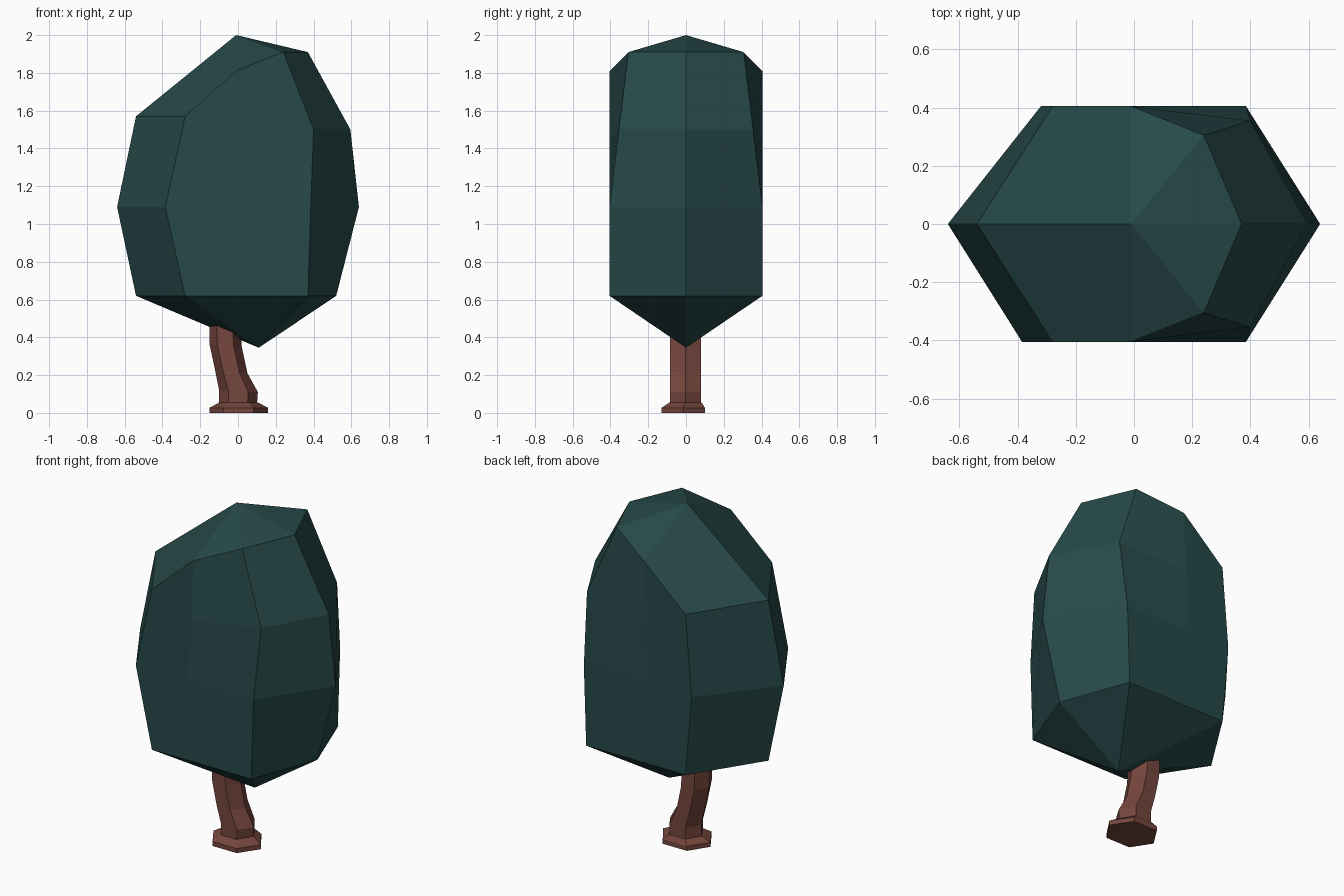
import bpy
import bmesh

cube = bpy.data.objects.get("Cube")
if cube:
    bpy.data.objects.remove(cube, do_unlink=True)


def material(name, color):
    mat = bpy.data.materials.new(name)
    mat.use_nodes = True
    mat.diffuse_color = color
    mat.node_tree.nodes["Principled BSDF"].inputs["Base Color"].default_value = color
    return mat


def loft(name, rings, tip_low, tip_high, mat):
    """Skin closed rings of points; close each end with a fan to its tip."""
    bm = bmesh.new()
    verts = {}

    def vert(p):
        if p not in verts:
            verts[p] = bm.verts.new(p)
        return verts[p]

    def face(*points):
        unique = list(dict.fromkeys(points))
        if len(unique) > 2:
            bm.faces.new([vert(p) for p in unique])

    n = len(rings[0])
    for i in range(n):
        j = (i + 1) % n
        for low, high in zip(rings, rings[1:]):
            face(low[i], low[j], high[j], high[i])
        face(tip_low, rings[0][j], rings[0][i])
        face(tip_high, rings[-1][i], rings[-1][j])
    bmesh.ops.recalc_face_normals(bm, faces=bm.faces[:])
    mesh = bpy.data.meshes.new(name)
    bm.to_mesh(mesh)
    bm.free()
    mesh.materials.append(mat)
    obj = bpy.data.objects.new(name, mesh)
    bpy.context.collection.objects.link(obj)
    return obj


leaf = material("dark teal leaf", (0.02, 0.066, 0.066, 1))
bark = material("red brown bark", (0.18, 0.061, 0.047, 1))

# Crown: each ring runs left, front left, front middle, front right, right (x, half depth, z)
D = 0.405
apex = (-0.01, 0.0, 2.0)
crown_half = [
    [(-0.54, 0, 0.62), (-0.28, D, 0.62), (0.04, D, 0.62), (0.37, D, 0.62), (0.52, 0, 0.62)],
    [(-0.64, 0, 1.09), (-0.385, D, 1.09), (-0.05, D, 1.09), (0.385, D, 1.09), (0.64, 0, 1.09)],
    [(-0.54, 0, 1.57), (-0.28, D, 1.57), (-0.02, D, 1.46), (0.4, 0.355, 1.5), (0.595, 0, 1.5)],
    [apex, (-0.01, D, 1.81), (-0.01, D, 1.81), (0.24, 0.305, 1.91), (0.37, 0, 1.91)],
]
crown_rings = []
for level, half in enumerate(crown_half):
    front = [(x, -y, z) for x, y, z in half]
    back = [(x, y, z) for x, y, z in half[3:0:-1]]
    if level == 1:  # back left corner sits slightly further in
        back[-1] = (-0.32, D, 1.09)
    crown_rings.append(front + back)
loft("crown", crown_rings, (0.11, 0.0, 0.345), apex, leaf)


# Hexagonal section that may lean: side extents, front and back depth, heights at each side
def hexagon(x0, x1, y0, y1, z0, z1):
    def at(t, y):
        return (x0 + (x1 - x0) * t, y, z0 + (z1 - z0) * t)
    mid = (y0 + y1) / 2
    return [at(0, mid), at(0.24, y0), at(0.75, y0),
            at(1, mid), at(0.75, y1), at(0.24, y1)]


# Trunk: bent stem
stem = [
    hexagon(-0.1, 0.1, -0.085, 0.08, 0.04, 0.04),
    hexagon(-0.1, 0.105, -0.085, 0.08, 0.12, 0.11),
    hexagon(-0.122, 0.05, -0.085, 0.08, 0.23, 0.21),
    hexagon(-0.15, 0.02, -0.085, 0.08, 0.36, 0.35),
    hexagon(-0.15, 0.0, -0.085, 0.08, 0.58, 0.58),
]
loft("trunk", stem, (0, 0, 0.04), (-0.075, 0, 0.58), bark)

# Flared foot
foot = [
    hexagon(-0.15, 0.16, -0.13, 0.1, 0, 0),
    hexagon(-0.15, 0.16, -0.13, 0.1, 0.027, 0.027),
    hexagon(-0.1, 0.105, -0.088, 0.082, 0.055, 0.055),
]
loft("trunk_foot", foot, (0, 0, 0), (0, 0, 0.055), bark)
